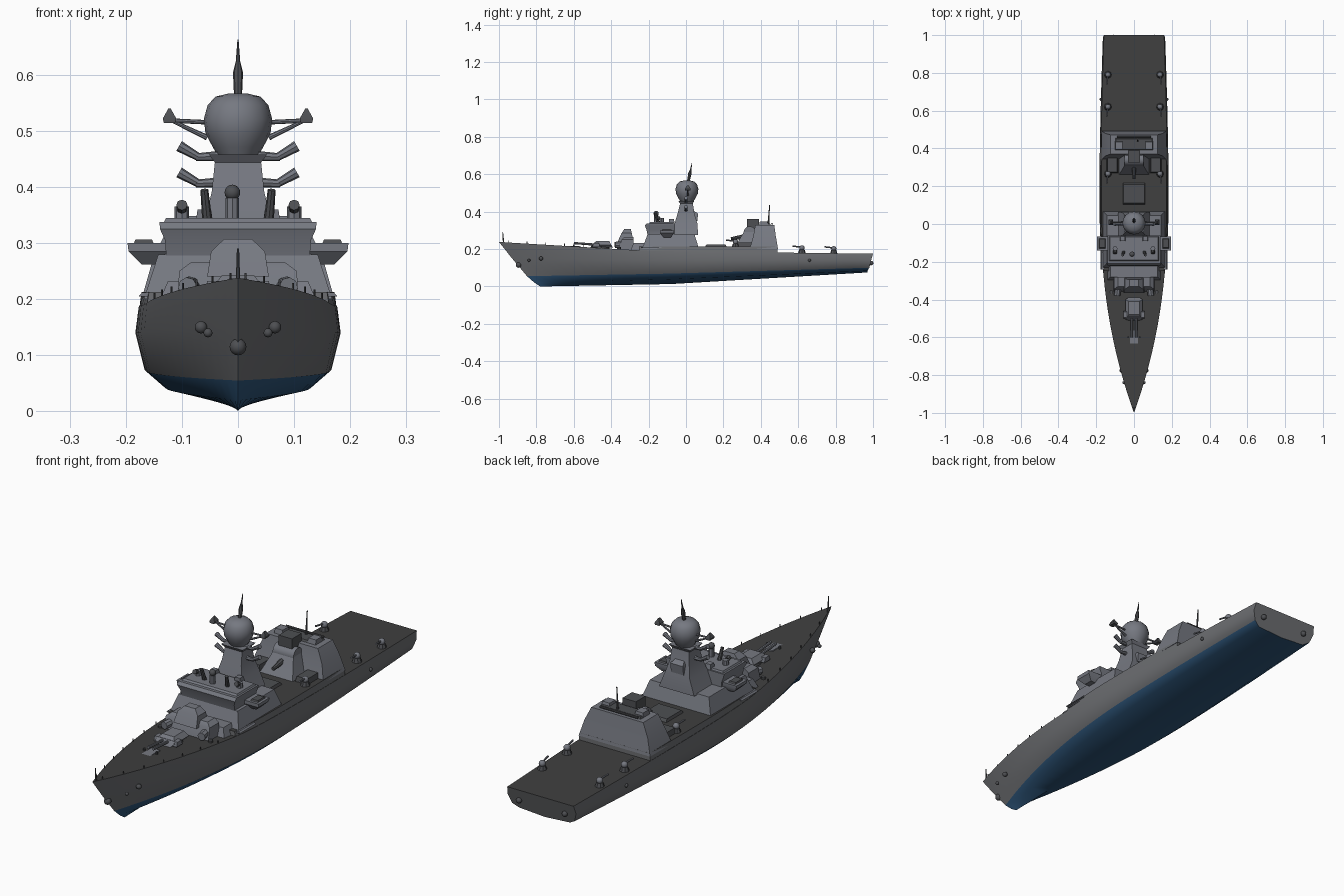
import bpy, bmesh, math
from mathutils import Vector

old = bpy.data.objects.get("Cube")
if old:
    bpy.data.objects.remove(old, do_unlink=True)


def material(name, r, g, b):
    m = bpy.data.materials.new(name)
    m.use_nodes = True
    m.diffuse_color = (r, g, b, 1)
    m.node_tree.nodes["Principled BSDF"].inputs["Base Color"].default_value = (r, g, b, 1)
    return m


HULL = material("hull_grey", 0.15, 0.155, 0.165)
GREY = material("superstructure_grey", 0.18, 0.19, 0.22)
DECK = material("deck_charcoal", 0.05, 0.05, 0.05)
BLUE = material("bottom_blue", 0.025, 0.085, 0.18)
DARK = material("fitting_dark_grey", 0.075, 0.078, 0.085)


def finish(name, bm, mats, angle=35):
    bmesh.ops.remove_doubles(bm, verts=bm.verts, dist=0.0002)
    bmesh.ops.recalc_face_normals(bm, faces=bm.faces)
    mesh = bpy.data.meshes.new(name)
    bm.to_mesh(mesh)
    bm.free()
    for m in mats:
        mesh.materials.append(m)
    ob = bpy.data.objects.new(name, mesh)
    bpy.context.collection.objects.link(ob)
    bpy.ops.object.select_all(action='DESELECT')
    ob.select_set(True)
    bpy.context.view_layer.objects.active = ob
    bpy.ops.object.shade_smooth_by_angle(angle=math.radians(angle))
    return ob


def loft(name, rings, mats, pick=lambda k: 0, angle=35):
    """Skin closed rings of points; pick(k) gives the material of strip k."""
    bm = bmesh.new()
    vs = [[bm.verts.new(p) for p in ring] for ring in rings]
    n = len(rings[0])
    for a, b in zip(vs, vs[1:]):
        for k in range(n):
            j = (k + 1) % n
            bm.faces.new((a[k], a[j], b[j], b[k])).material_index = pick(k)
    for ring in (vs[0], vs[-1]):
        bm.faces.new(ring)
    return finish(name, bm, mats, angle)


def rect(hx, y0, y1, z, x=0):
    return [(x - hx, y0, z), (x + hx, y0, z), (x + hx, y1, z), (x - hx, y1, z)]


def block(name, mat, *levels, x=0, top=None):
    """Stack of rectangles (half width, front, back, height)."""
    ob = loft(name, [rect(*l, x=x) for l in levels], [mat, top or mat])
    for f in ob.data.polygons:
        if f.normal.z > 0.9:
            f.material_index = 1
    return ob


def lathe(name, mat, profile, loc, direction=(0, 0, 1), segs=12):
    q = Vector((0, 0, 1)).rotation_difference(Vector(direction))
    rings = []
    for r, z in profile:
        pts = [(r * math.cos(math.tau * i / segs), r * math.sin(math.tau * i / segs), z)
               for i in range(segs)]
        rings.append([Vector(loc) + q @ Vector(p) for p in pts])
    return loft(name, rings, [mat])


def rod(name, mat, a, b, r0, r1=None, segs=8):
    d = Vector(b) - Vector(a)
    return lathe(name, mat, [(r0, 0), (r0 if r1 is None else r1, d.length)], a, d, segs)


def ball(name, mat, loc, r):
    arc = [math.pi * i / 8 for i in range(9)]
    return lathe(name, mat, [(max(r * math.sin(t), r / 20), -r * math.cos(t)) for t in arc], loc)


def along(u, pts):
    """Piecewise linear lookup."""
    for (a, p), (b, q) in zip(pts, pts[1:]):
        if u <= b:
            return p + (q - p) * (u - a) / (b - a)
    return pts[-1][1]


# Hull: each level is (bow y, stern y, half width, fullness, bow z, mid z, stern z)
levels = [(-1, 1, .177, 2.25, .238, .19, .175),
          (-.93, .99, .183, 2.2, .15, .14, .14),
          (-.85, .98, .167, 2.1, .055, .068, .1),
          (-.81, .97, .135, 1.9, .02, .038, .083),
          (-.78, .97, 0, 2, 0, .013, .075)]


def level_point(u, lv):
    y0, y1, w, p, zb, zm, zs = lv
    full = 1 - (1 - min(u / .55, 1)) ** p
    taper = 1 - .1 * max(0, (u - .6) / .4) ** 1.5
    return w * full * taper, y0 + (y1 - y0) * u, along(u, [(0, zb), (.4, zm), (1, zs)])


def hull_ring(u):
    half = [level_point(u, lv) for lv in levels]
    return half + [(-x, y, z) for x, y, z in reversed(half[:-1])]


loft("hull", [hull_ring((i / 28) ** 1.3) for i in range(29)], [HULL, BLUE, DECK],
     lambda k: 2 if k == 8 else (1 if 2 <= k <= 5 else 0), 40)


def edge(y):
    return level_point((y + 1) / 2, levels[0])


# Raised midship deck that follows the hull side
rings = []
for i in range(13):
    y = -.25 + .74 * i / 12
    w, _, z = edge(y)
    rings.append([(w, y, z - .01), (w - .005, y, .213), (.005 - w, y, .213), (-w, y, z - .01)])
loft("midship_deck", rings, [HULL, DECK], lambda k: 1 if k == 1 else 0)

# Forward superstructure and bridge
block("forward_house", GREY, (.168, -.235, .07, .2), (.142, -.205, .045, .28))
block("bridge", GREY, (.128, -.205, -.06, .275), (.13, -.212, -.06, .305),
      (.139, -.22, -.06, .325), (.14, -.21, -.06, .338))
block("bridge_roof", GREY, (.134, -.2, -.065, .334), (.128, -.19, -.07, .345))
for s in (-1, 1):
    block("bridge_wing", GREY, (.012, -.12, -.08, .262), (.035, -.14, -.065, .285),
          (.037, -.14, -.065, .3), x=s * .16)
    block("wing_lookout", DARK, (.018, -.13, -.075, .298), (.015, -.125, -.08, .306), x=s * .168)
    block("side_ledge", GREY, (.012, -.24, -.13, .205), (.006, -.24, -.13, .212), x=s * .165)
    rod("roof_director", GREY, (s * .1, -.13, .34), (s * .1, -.13, .365), .013)
    rod("roof_light", DARK, (s * .1, -.14, .362), (s * .1, -.155, .368), .01)
    block("roof_locker", GREY, (.015, -.09, -.06, .34), (.012, -.09, -.065, .36), x=s * .06)
    rod("roof_launcher", DARK, (s * .055, -.15, .342), (s * .06, -.165, .395), .009, .007)
rod("roof_sensor_post", GREY, (-.01, -.16, .34), (-.01, -.16, .38), .012)
ball("roof_sensor", DARK, (-.01, -.16, .39), .014)

# Tower mast, platforms and radar globe
block("mast_tower", GREY, (.085, -.075, .065, .275), (.06, -.06, .06, .34),
      (.047, -.045, .045, .39), (.04, -.028, .035, .455))
block("mast_back_sensor", GREY, (.03, .02, .06, .35), (.03, .02, .065, .39),
      (.02, .02, .04, .405))
block("upper_platform", GREY, (.04, -.03, .035, .442), (.052, -.042, .045, .458))
for s in (-1, 1):
    for z, reach in ((.408, .09), (.455, .092)):
        rod("platform_arm", GREY, (s * .035, 0, z), (s * .075, 0, z - .002), .009, .007)
        rod("platform_tip", GREY, (s * .07, 0, z - .002), (s * .105, 0, z + .018), .007, .01)
    rod("yard_arm", GREY, (s * .05, .01, .515), (s * .112, .01, .518), .004)
    rod("yard_brace", GREY, (s * .055, .01, .488), (s * .118, .01, .518), .005, .003)
    block("yard_sensor", DARK, (.01, -.005, .025, .514), (.012, -.005, .025, .522),
          (.002, .005, .015, .54), x=s * .122)
lathe("radar_globe", GREY, [(.032, -.062), (.045, -.04), (.058, -.015), (.061, .01),
      (.054, .035), (.04, .05), (.015, .056)], (0, .005, .511), segs=16)
lathe("mast_spire", DARK, [(.007, 0), (.009, .045), (.004, .065), (.001, .105)],
      (0, .012, .56), (0, .2, 1), 8)

# Foredeck defences: breakwater house, shield and leaning director
block("breakwater_house", GREY, (.145, -.3, -.22, .185), (.125, -.28, -.22, .232))
block("launcher_shield", GREY, (.108, -.36, -.28, .19), (.105, -.345, -.28, .25),
      (.085, -.33, -.28, .265))
block("director_tower", GREY, (.055, -.365, -.28, .24), (.048, -.345, -.29, .285),
      (.025, -.33, -.295, .307))
for s in (-1, 1):
    rod("side_launcher", GREY, (s * .08, -.31, .225), (s * .09, -.38, .222), .017)
    rod("deck_bollard", DARK, (s * .12, -.36, .185), (s * .12, -.36, .208), .01)
    rod("hatch_post", DARK, (s * .03, -.6, .2), (s * .03, -.6, .225), .005)

# Main gun and forward hatch
rod("gun_base", DARK, (0, -.45, .19), (0, -.45, .212), .045, .04, 12)
block("gun_turret", GREY, (.03, -.51, -.39, .208), (.045, -.505, -.4, .222),
      (.028, -.48, -.41, .243))
block("gun_ears", GREY, (.055, -.5, -.46, .212), (.055, -.495, -.465, .232))
for s in (-1, 1):
    rod("gun_barrel", GREY, (s * .012, -.5, .225), (s * .012, -.6, .232), .006)
block("forward_hatch", GREY, (.027, -.655, -.56, .195), (.02, -.65, -.565, .216))

# Bow fittings
rod("jackstaff", DARK, (0, -.975, .23), (0, -.98, .29), .004, .002)
ball("bow_anchor", DARK, (0, -.895, .115), .015)
rod("anchor_shank", DARK, (0, -.9, .115), (0, -.86, .13), .007)
for s in (-1, 1):
    ball("hawse_anchor", DARK, (s * .066, -.775, .15), .011)

# Hangar with flush sloping sides, funnel and aft radar
block("hangar", GREY, (.172, .34, .492, .2), (.152, .36, .48, .27), (.125, .37, .472, .328))
block("hangar_roof", DARK, (.1, .39, .455, .326), (.095, .395, .45, .336))
block("funnel_house", GREY, (.08, .26, .38, .21), (.055, .3, .38, .275), (.045, .32, .38, .31))
block("funnel_cap", DARK, (.032, .325, .39, .3), (.032, .325, .39, .362))
rod("funnel_drum", GREY, (-.05, .34, .29), (.05, .34, .29), .032, segs=12)
rod("aft_gun", DARK, (0, .33, .27), (0, .24, .255), .014, .008)
rod("whip_antenna", DARK, (.02, .44, .33), (.02, .447, .435), .005, .002)
rod("roof_crane", DARK, (-.09, .46, .335), (.09, .46, .335), .005)
for s in (-1, 1):
    block("boat_cover", DARK, (.03, .27, .36, .21), (.025, .275, .36, .235), x=s * .115)
    block("roof_vent", GREY, (.02, .39, .44, .325), (.018, .395, .435, .348), x=s * .08)

# Midship deck lockers
block("midship_locker", DARK, (.06, .1, .22, .21), (.055, .11, .21, .225))

# Edge mounts along both sides of the after deck
for s in (-1, 1):
    for y, z in ((.265, .212), (.62, .18), (.79, .176)):
        rod("edge_mount_base", DARK, (s * .138, y, z), (s * .138, y, z + .018), .02, .014)
        ball("edge_mount_head", GREY, (s * .138, y, z + .026), .014)
        rod("edge_mount_barrel", GREY, (s * .138, y, z + .03), (s * .145, y - .05, z + .036), .004)
    ball("stern_fairlead", DARK, (s * .11, .99, .125), .012)
    for y in (-.84, .66):
        x = level_point((y + 1) / 2, levels[1])[0]
        ball("side_port", DARK, (s * x, y, .14), .008)

# Low guard rails on the foredeck edge
for s in (-1, 1):
    stops = [edge(-.95 + .1 * i) for i in range(8)]
    for (x, y, z), (x2, y2, z2) in zip(stops, stops[1:]):
        rod("rail_post", DARK, (s * (x - .004), y, z), (s * (x - .004), y, z + .012), .002, segs=5)
